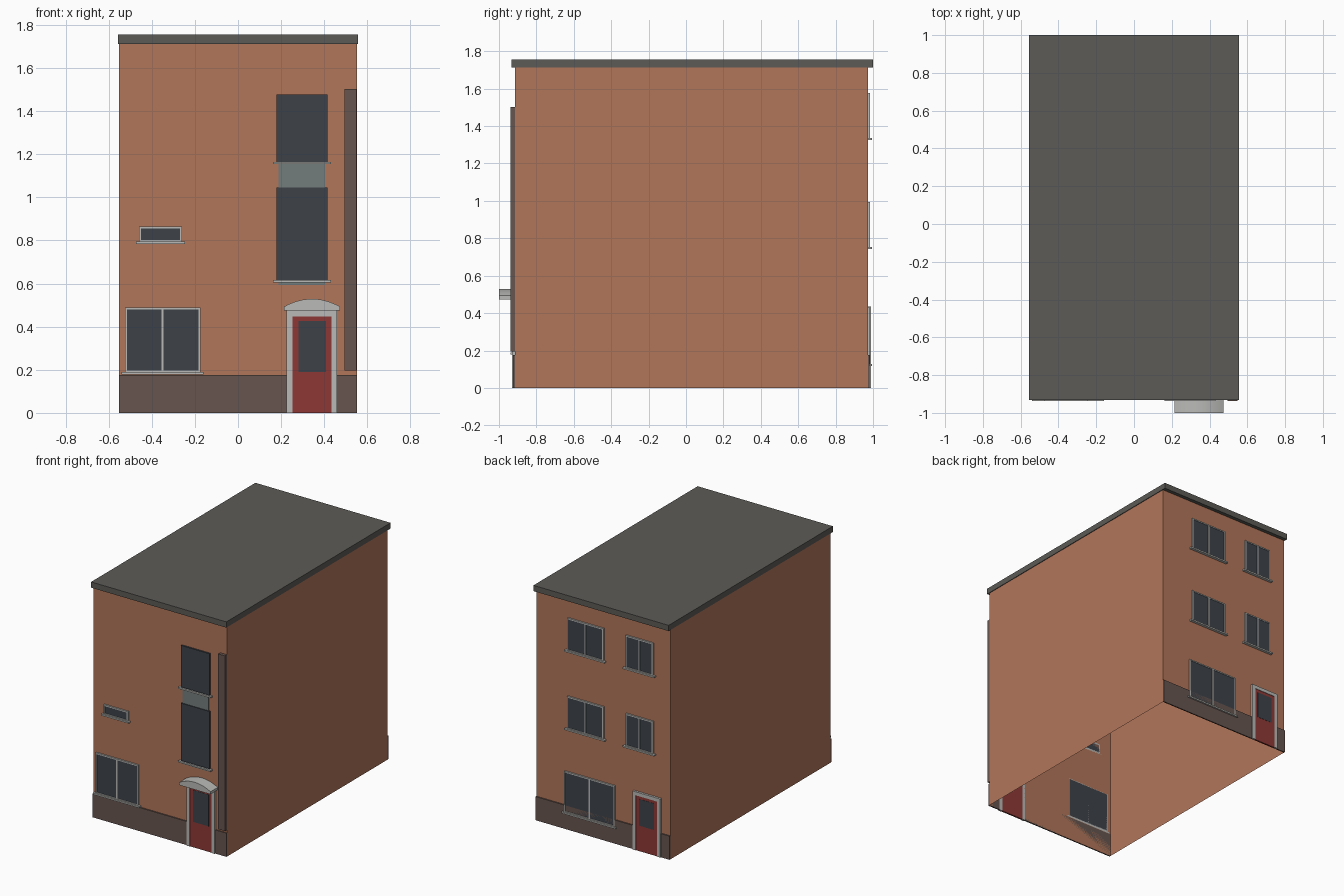
import bpy, bmesh, math

if "Cube" in bpy.data.objects:
    bpy.data.objects.remove(bpy.data.objects["Cube"])

FRONT, BACK = -0.915, 0.973      # wall planes
W, H = 0.552, 1.712              # half width, wall height


def material(name, rgb):
    m = bpy.data.materials.new(name)
    lin = [(c / 255 / 12.92) if c < 11 else ((c / 255 + 0.055) / 1.055) ** 2.4 for c in rgb]
    m.diffuse_color = (*lin, 1)
    m.use_nodes = True
    m.node_tree.nodes["Principled BSDF"].inputs["Base Color"].default_value = m.diffuse_color
    return m


BRICK = material("brick", (178, 118, 90))
DARK_BRICK = material("dark_brick", (103, 85, 79))
ROOF = material("roof_grey", (92, 91, 87))
GLASS = material("dark_glass", (61, 66, 73))
RED = material("door_red", (141, 57, 54))
TRIM = material("trim", (186, 187, 183))
PANEL = material("grey_panel", (116, 124, 124))


def finish(name, bm, mat):
    bmesh.ops.recalc_face_normals(bm, faces=bm.faces)
    me = bpy.data.meshes.new(name)
    bm.to_mesh(me)
    bm.free()
    me.materials.append(mat)
    ob = bpy.data.objects.new(name, me)
    bpy.context.collection.objects.link(ob)
    return ob


def add_box(bm, x0, x1, y0, y1, z0, z1):
    verts = bmesh.ops.create_cube(bm, size=1)["verts"]
    for v in verts:
        v.co = ((x0 + x1) / 2 + v.co.x * (x1 - x0),
                (y0 + y1) / 2 + v.co.y * (y1 - y0),
                (z0 + z1) / 2 + v.co.z * (z1 - z0))


def on_wall(name, wall, depth, rects, mat):
    """Slabs (x0, x1, z0, z1) standing out from the front or back wall."""
    out = wall + math.copysign(depth, wall)
    bm = bmesh.new()
    for x0, x1, z0, z1 in rects:
        add_box(bm, x0, x1, min(wall, out), max(wall, out), z0, z1)
    return finish(name, bm, mat)


def window(name, wall, x0, x1, z0, z1, mullion=True, t=0.009, frame=TRIM, sill=0.016):
    on_wall(name + "_glass", wall, 0.009, [(x0 + t/2, x1 - t/2, z0 + t/2, z1 - t/2)], GLASS)
    bars = [(x0, x0 + t, z0, z1), (x1 - t, x1, z0, z1),
            (x0 + t, x1 - t, z0, z0 + t), (x0 + t, x1 - t, z1 - t, z1)]
    if mullion:
        c = (x0 + x1) / 2
        bars.append((c - t/2, c + t/2, z0 + t, z1 - t))
    on_wall(name + "_frame", wall, 0.012, bars, frame)
    on_wall(name + "_sill", wall, 0.022, [(x0 - sill, x1 + sill, z0 - 0.009, z0 + 0.002)], TRIM)


def door(name, wall, x0, x1, top):
    t = 0.026
    on_wall(name + "_frame", wall, 0.016, [(x0, x0 + t, 0, top), (x1 - t, x1, 0, top),
                                           (x0 + t, x1 - t, top - t, top)], TRIM)
    on_wall(name + "_leaf", wall, 0.012, [(x0 + t, x1 - t, 0, top - t)], RED)
    on_wall(name + "_pane", wall, 0.0135, [(x0 + 0.054, x1 - 0.05, 0.19, top - 0.048)], GLASS)


# Brick shell, open underneath
bm = bmesh.new()
add_box(bm, -W, W, FRONT, BACK, 0, H)
bm.faces.ensure_lookup_table()
bmesh.ops.delete(bm, geom=[f for f in bm.faces if f.calc_center_median().z < 0.01],
                 context='FACES_ONLY')
finish("brick_walls", bm, BRICK)

# Flat roof slab
bm = bmesh.new()
add_box(bm, -0.557, 0.557, -0.933, 1.0, H, 1.755)
finish("roof", bm, ROOF)

# Dark brick plinths, broken by the doors, and corner strip
on_wall("front_plinth", FRONT, 0.009, [(-W, 0.226, 0, 0.176), (0.459, W, 0, 0.176)], DARK_BRICK)
on_wall("back_plinth", BACK, 0.009, [(-W, -0.48, 0, 0.176), (-0.252, W, 0, 0.176)], DARK_BRICK)
on_wall("corner_strip", FRONT, 0.023, [(0.494, 0.549, 0.196, 1.502)], DARK_BRICK)

# Front openings
window("front_large_window", FRONT, -0.525, -0.175, 0.187, 0.489)
window("front_small_window", FRONT, -0.459, -0.259, 0.793, 0.865, False, sill=0.014)
on_wall("stair_panel", FRONT, 0.006, [(0.189, 0.403, 0.594, 1.2)], PANEL)
window("stair_upper_window", FRONT, 0.178, 0.415, 1.163, 1.477, False, 0.004, GLASS)
window("stair_lower_window", FRONT, 0.178, 0.415, 0.615, 1.047, True, 0.004, GLASS)
door("front_door", FRONT, 0.226, 0.459, 0.474)

# Back openings
for label, z in (("middle", 0.752), ("top", 1.335)):
    window(f"back_{label}_wide_window", BACK, -0.008, 0.292, z, z + 0.242)
    window(f"back_{label}_narrow_window", BACK, -0.416, -0.19, z, z + 0.242)
window("back_large_window", BACK, -0.1, 0.315, 0.125, 0.43)
door("back_door", BACK, -0.48, -0.252, 0.436)

# Arched canopy over the front door
cx, half, n = 0.3435, 0.13, 12
outline = [(cx - half, 0.474)]
for i in range(n + 1):
    u = -1 + 2 * i / n
    outline.append((cx + half * u, 0.493 + 0.036 * (1 - u * u)))
outline.append((cx + half, 0.474))
bm = bmesh.new()
face = bm.faces.new([bm.verts.new((x, -1.0, z)) for x, z in outline])
ext = bmesh.ops.extrude_face_region(bm, geom=[face])
for g in ext["geom"]:
    if isinstance(g, bmesh.types.BMVert):
        g.co.y = FRONT
canopy = finish("door_canopy", bm, TRIM)
bpy.context.view_layer.objects.active = canopy
canopy.select_set(True)
bpy.ops.object.shade_smooth_by_angle(angle=math.radians(25))
